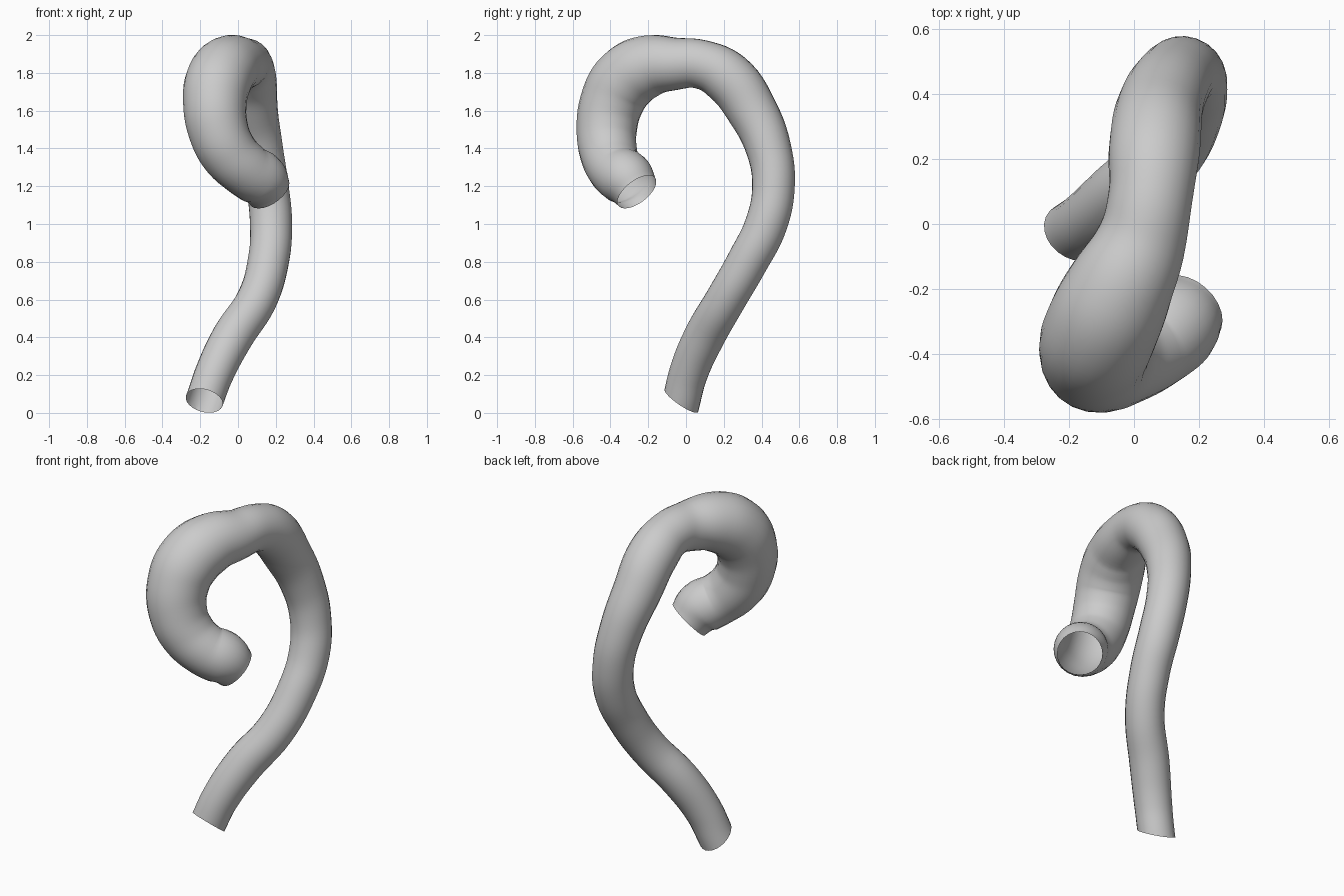
import bpy
import bmesh

cube = bpy.data.objects.get("Cube")
if cube:
    bpy.data.objects.remove(cube, do_unlink=True)

# Plain grey material
grey = bpy.data.materials.new("plain grey")
grey.use_nodes = True
grey.diffuse_color = (0.6, 0.6, 0.6, 1)
grey.node_tree.nodes["Principled BSDF"].inputs["Base Color"].default_value = (0.6, 0.6, 0.6, 1)

# Centre line of the hooked tube: x, y, z, radius
path = [
    (-0.25, -0.065, -0.12, 0.10),
    (-0.18, -0.025, 0.06, 0.10),
    (-0.125, 0.013, 0.21, 0.103),
    (-0.03, 0.095, 0.40, 0.109),
    (0.10, 0.21, 0.60, 0.107),
    (0.16, 0.325, 0.80, 0.109),
    (0.175, 0.425, 1.00, 0.112),
    (0.155, 0.463, 1.20, 0.113),
    (0.118, 0.437, 1.40, 0.12),
    (0.078, 0.35, 1.60, 0.133),
    (0.062, 0.22, 1.775, 0.14),
    (0.05, 0.08, 1.845, 0.13),
    (0.02, -0.06, 1.848, 0.14),
    (-0.045, -0.20, 1.835, 0.165),
    (-0.10, -0.32, 1.765, 0.175),
    (-0.122, -0.39, 1.65, 0.169),
    (-0.105, -0.42, 1.50, 0.16),
    (-0.05, -0.41, 1.38, 0.153),
    (0.045, -0.37, 1.285, 0.145),
    (0.12, -0.31, 1.235, 0.146),
    (0.165, -0.26, 1.17, 0.122),
]

# Open-ended tube swept along the centre line
curve = bpy.data.curves.new("hooked_tube", "CURVE")
curve.dimensions = "3D"
curve.bevel_depth = 1.0
curve.bevel_resolution = 10
curve.resolution_u = 6
curve.use_fill_caps = False
spline = curve.splines.new("BEZIER")
spline.radius_interpolation = "CARDINAL"
spline.bezier_points.add(len(path) - 1)
for point, (x, y, z, r) in zip(spline.bezier_points, path):
    point.co = (x, y, z)
    point.radius = r
    point.handle_left_type = point.handle_right_type = "AUTO"

tube = bpy.data.objects.new("hooked_tube", curve)
bpy.context.collection.objects.link(tube)
curve.materials.append(grey)

# Turn the sweep into a smooth mesh
bpy.ops.object.select_all(action="DESELECT")
tube.select_set(True)
bpy.context.view_layer.objects.active = tube
bpy.ops.object.convert(target="MESH")
bpy.ops.object.shade_smooth()

# Slanted cut across the lower opening
mesh = bpy.context.object.data
bm = bmesh.new()
bm.from_mesh(mesh)
bmesh.ops.bisect_plane(bm, geom=bm.verts[:] + bm.edges[:] + bm.faces[:],
                       plane_co=(-0.18, -0.025, 0.065),
                       plane_no=(-0.24, -0.56, -0.8), clear_outer=True)
bm.to_mesh(mesh)
bm.free()
